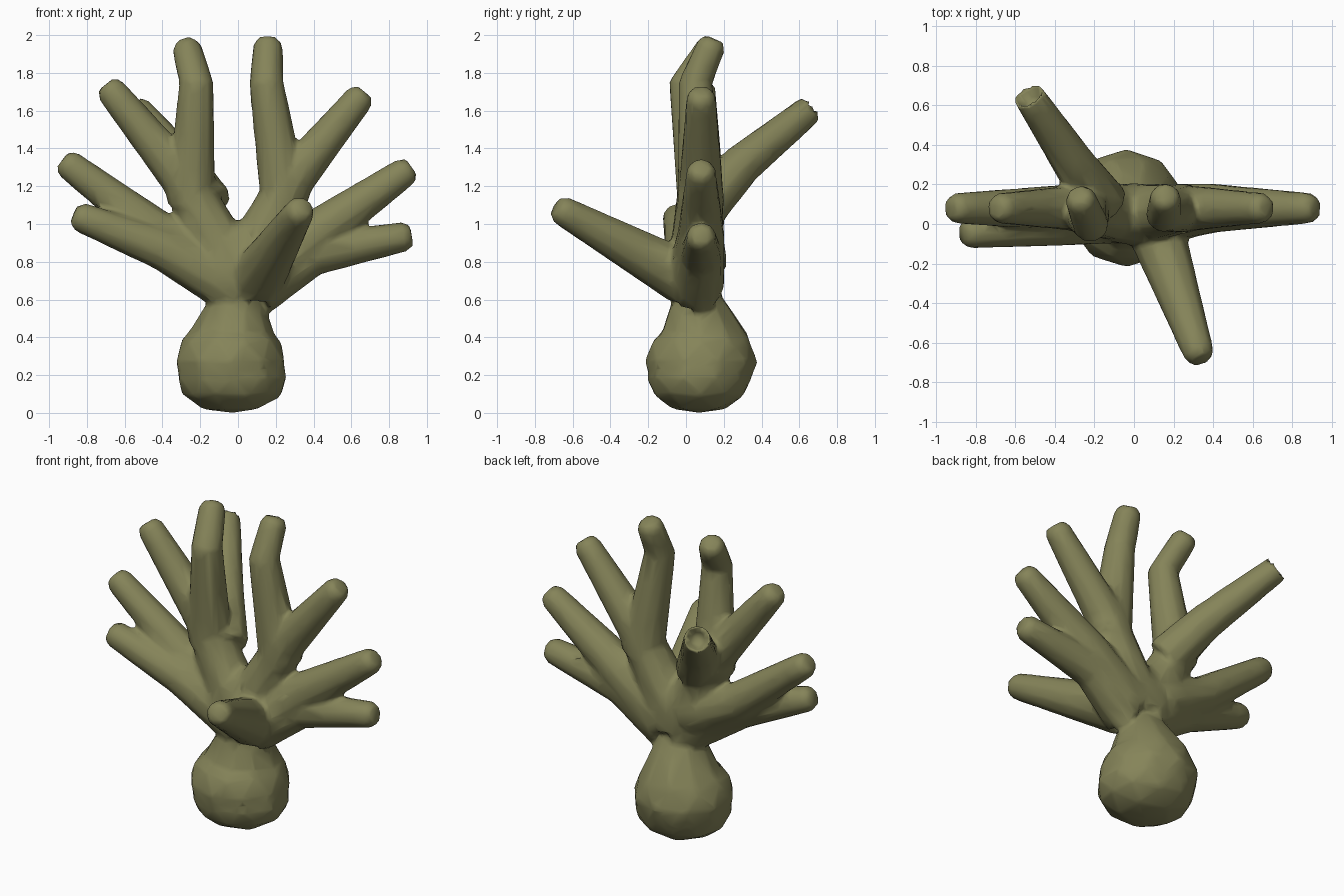
import bpy, bmesh
from math import cos, sin, tau
from mathutils import Matrix, Vector

if "Cube" in bpy.data.objects:
    bpy.data.objects.remove(bpy.data.objects["Cube"])

SIDES = 10
TIP_RADIUS = 0.08
FAN_DEPTH = 0.08

bm = bmesh.new()


def make_material(name, colour):
    material = bpy.data.materials.new(name)
    material.use_nodes = True
    material.diffuse_color = colour
    shader = material.node_tree.nodes["Principled BSDF"]
    shader.inputs["Base Color"].default_value = colour
    return material


def add_ring(centre, direction, radius):
    """Circle of vertices facing along the given direction."""
    across = direction.cross(Vector((0, 1, 0))).normalized()
    upward = direction.cross(across)
    angles = [tau * step / SIDES for step in range(SIDES)]
    return [bm.verts.new(centre + radius * (across * cos(angle) + upward * sin(angle)))
            for angle in angles]


def skin_rings(rings):
    """Join the rings into one closed tube."""
    for lower, upper in zip(rings, rings[1:]):
        for here in range(SIDES):
            after = (here + 1) % SIDES
            bm.faces.new((lower[here], lower[after], upper[after], upper[here]))
    bm.faces.new(reversed(rings[0]))
    bm.faces.new(rings[-1])


def add_arm(thickness, *path, tip_radius=TIP_RADIUS, hollow=False):
    """Tube that tapers evenly along its path to a blunt or open tip."""
    points = [Vector(point) for point in path]
    end_direction = (points[-1] - points[-2]).normalized()
    if not hollow:
        points[-1] -= end_direction * tip_radius / 2
    lengths = [(after - before).length for before, after in zip(points, points[1:])]
    rings = []
    for index, point in enumerate(points):
        travelled = sum(lengths[:index]) / sum(lengths)
        radius = thickness + (tip_radius - thickness) * travelled
        before = points[max(index - 1, 0)]
        after = points[min(index + 1, len(points) - 1)]
        rings.append(add_ring(point, (after - before).normalized(), radius))
    # The last ring either rounds off the tip or sinks back inside it
    shift = -tip_radius if hollow else tip_radius / 2
    inner = tip_radius * (0.5 if hollow else 0.7)
    rings.append(add_ring(points[-1] + end_direction * shift, end_direction, inner))
    skin_rings(rings)


def add_lump(centre, radii):
    """Rounded mass, cut flat where it meets the ground."""
    placement = Matrix.LocRotScale(Vector(centre), None, Vector(radii))
    lump = bmesh.ops.create_icosphere(bm, subdivisions=2, radius=1, matrix=placement)
    for vert in lump["verts"]:
        vert.co.z = max(vert.co.z, 0)


def fan(x, z):
    """Point in the upright plane that most arms share."""
    return Vector((x, FAN_DEPTH, z))


# Bulbous foot, tapering neck and the crown where the arms meet
add_lump(centre=(-0.03, 0.07, 0.19), radii=(0.3, 0.28, 0.2))
add_lump(centre=(-0.04, 0.08, 0.27), radii=(0.3, 0.3, 0.24))
add_arm(0.26, (-0.03, 0.09, 0.36), (0, 0.05, 0.64), tip_radius=0.16)
add_lump(centre=(0, 0.05, 0.8), radii=(0.28, 0.16, 0.22))

# Right side: forked main arm, then two low arms
add_arm(0.16, (0, 0.05, 0.7), fan(-0.3, 1.25), fan(-0.7, 1.74))
add_arm(0.13, fan(-0.25, 1.1), (-0.22, 0, 1.75), (-0.28, 0.15, 1.96))
add_arm(0.14, fan(-0.1, 0.8), fan(-0.43, 0.96), fan(-0.93, 1.34))
add_arm(0.15, (0, 0.05, 0.65), (-0.4, 0, 0.87), (-0.87, -0.05, 1.05))

# Left side: forked main arm, then two low arms
add_arm(0.16, (0, 0.05, 0.7), fan(0.3, 1.25), fan(0.67, 1.7))
add_arm(0.13, fan(0.25, 1.1), (0.15, 0.05, 1.75), (0.16, 0.15, 1.98))
add_arm(0.16, (0.1, 0.05, 0.7), fan(0.4, 0.94), fan(0.92, 1.3))
add_arm(0.14, (0.1, 0.05, 0.65), fan(0.4, 0.84), fan(0.92, 0.94))

# Front arm, and the back arm with its open end
add_arm(0.15, (0.1, 0, 0.71), (0.34, -0.69, 1.09))
add_arm(0.13, (-0.15, 0.1, 1.1), (-0.3, 0.3, 1.32), (-0.54, 0.66, 1.61), hollow=True)

bmesh.ops.recalc_face_normals(bm, faces=bm.faces)
mesh = bpy.data.meshes.new("branching_coral")
bm.to_mesh(mesh)
bm.free()
mesh.materials.append(make_material("olive green", (0.235, 0.23, 0.1, 1)))
coral = bpy.data.objects.new("branching_coral", mesh)
bpy.context.collection.objects.link(coral)

# Fuse the parts into one skin, soften the joints, thin it to broad facets
fuse = coral.modifiers.new("fuse", "REMESH")
fuse.mode = "VOXEL"
fuse.voxel_size = 0.014
fuse.use_smooth_shade = True
soften = coral.modifiers.new("soften", "SMOOTH")
soften.iterations = 10
thin = coral.modifiers.new("thin", "DECIMATE")
thin.ratio = 0.06
